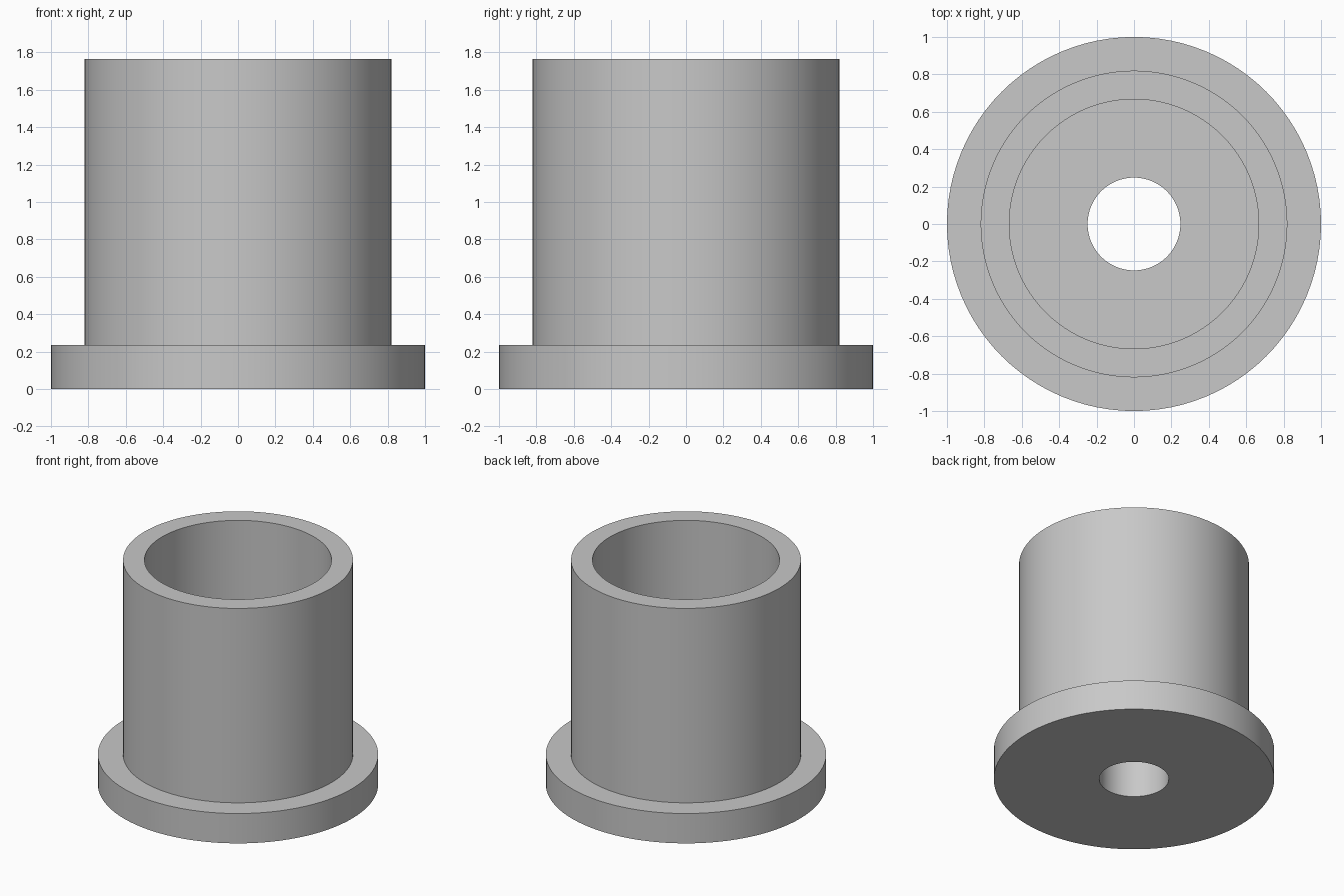
import bpy
import bmesh
import math

cube = bpy.data.objects.get("Cube")
if cube:
    bpy.data.objects.remove(cube, do_unlink=True)

SEGMENTS = 96

# Single plain grey
grey = bpy.data.materials.new("light grey")
grey.use_nodes = True
colour = (0.58, 0.58, 0.58, 1)
grey.diffuse_color = colour
grey.node_tree.nodes["Principled BSDF"].inputs["Base Color"].default_value = colour


def lathe(name, profile):
    """Revolve a closed (radius, height) profile around the z axis."""
    bm = bmesh.new()
    rings = []
    for i in range(SEGMENTS):
        a = 2 * math.pi * i / SEGMENTS
        rings.append([bm.verts.new((r * math.cos(a), r * math.sin(a), z))
                      for r, z in profile])
    count = len(profile)
    for i in range(SEGMENTS):
        here, there = rings[i], rings[(i + 1) % SEGMENTS]
        for j in range(count):
            k = (j + 1) % count
            bm.faces.new((here[j], there[j], there[k], here[k]))
    bmesh.ops.recalc_face_normals(bm, faces=bm.faces)
    mesh = bpy.data.meshes.new(name)
    bm.to_mesh(mesh)
    bm.free()
    mesh.materials.append(grey)
    obj = bpy.data.objects.new(name, mesh)
    bpy.context.collection.objects.link(obj)
    bpy.ops.object.select_all(action="DESELECT")
    obj.select_set(True)
    bpy.context.view_layer.objects.active = obj
    bpy.ops.object.shade_smooth_by_angle(angle=math.radians(30))
    return obj


# Flanged sleeve: wide foot, tall tube, counterbore and through hole
flange_r, tube_r, bore_r, hole_r = 1.0, 0.82, 0.667, 0.248
flange_top, floor_z, top = 0.235, 0.47, 1.765
lathe("flanged_sleeve", [
    (hole_r, 0), (flange_r, 0), (flange_r, flange_top), (tube_r, flange_top),
    (tube_r, top), (bore_r, top), (bore_r, floor_z), (hole_r, floor_z),
])
